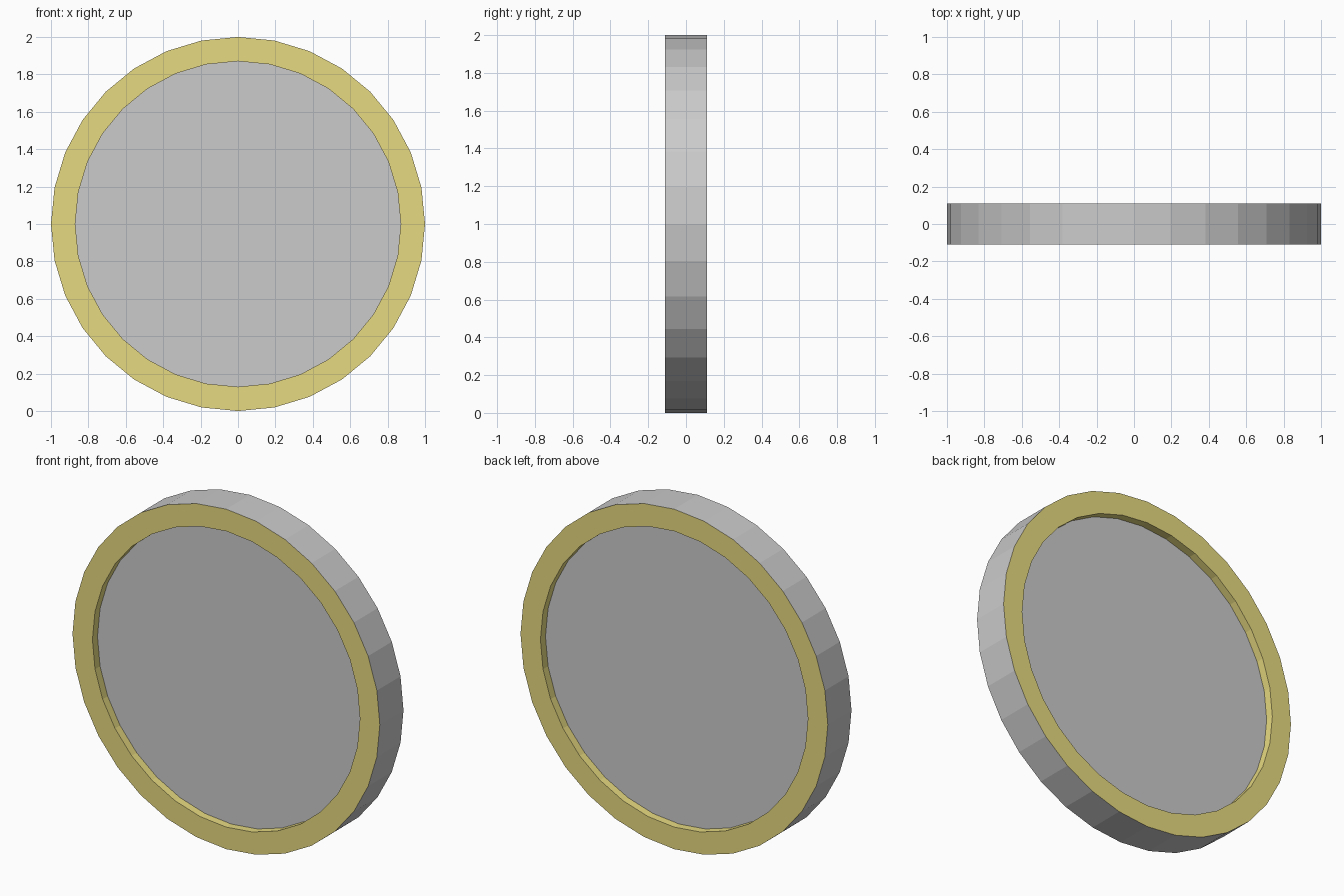
import bpy, bmesh, math
from mathutils import Matrix

if "Cube" in bpy.data.objects:
    bpy.data.objects.remove(bpy.data.objects["Cube"])

SIDES, RADIUS, THICK = 32, 1.0, 0.22
RIM, RECESS = 0.129, 0.047

gold = bpy.data.materials.new("rim_gold")
gold.diffuse_color = (0.8, 0.7, 0.22, 1)
gold.use_nodes = True
gold.node_tree.nodes["Principled BSDF"].inputs["Base Color"].default_value = gold.diffuse_color

# Upright disc blank
bm = bmesh.new()
bmesh.ops.create_cone(bm, cap_ends=True, segments=SIDES, radius1=RADIUS,
                      radius2=RADIUS, depth=THICK)
bmesh.ops.transform(bm, verts=bm.verts, matrix=Matrix.Translation((0, 0, 1))
                    @ Matrix.Rotation(math.pi / 2, 4, 'X'))
bm.normal_update()

# Gold rim and sunken grey face on both sides
for cap in [f for f in bm.faces if len(f.verts) == SIDES]:
    inward = -cap.normal.copy()
    rim = bmesh.ops.inset_region(bm, faces=[cap], thickness=RIM,
                                 use_even_offset=True)["faces"]
    wall = bmesh.ops.inset_region(bm, faces=[cap], thickness=0.0)["faces"]
    bmesh.ops.translate(bm, verts=cap.verts[:], vec=inward * RECESS)
    for f in rim + wall:
        if f is not cap:
            f.material_index = 1

bm.normal_update()
mesh = bpy.data.meshes.new("coin")
bm.to_mesh(mesh)
bm.free()
mesh.materials.append(None)
mesh.materials.append(gold)
coin = bpy.data.objects.new("coin", mesh)
bpy.context.collection.objects.link(coin)
